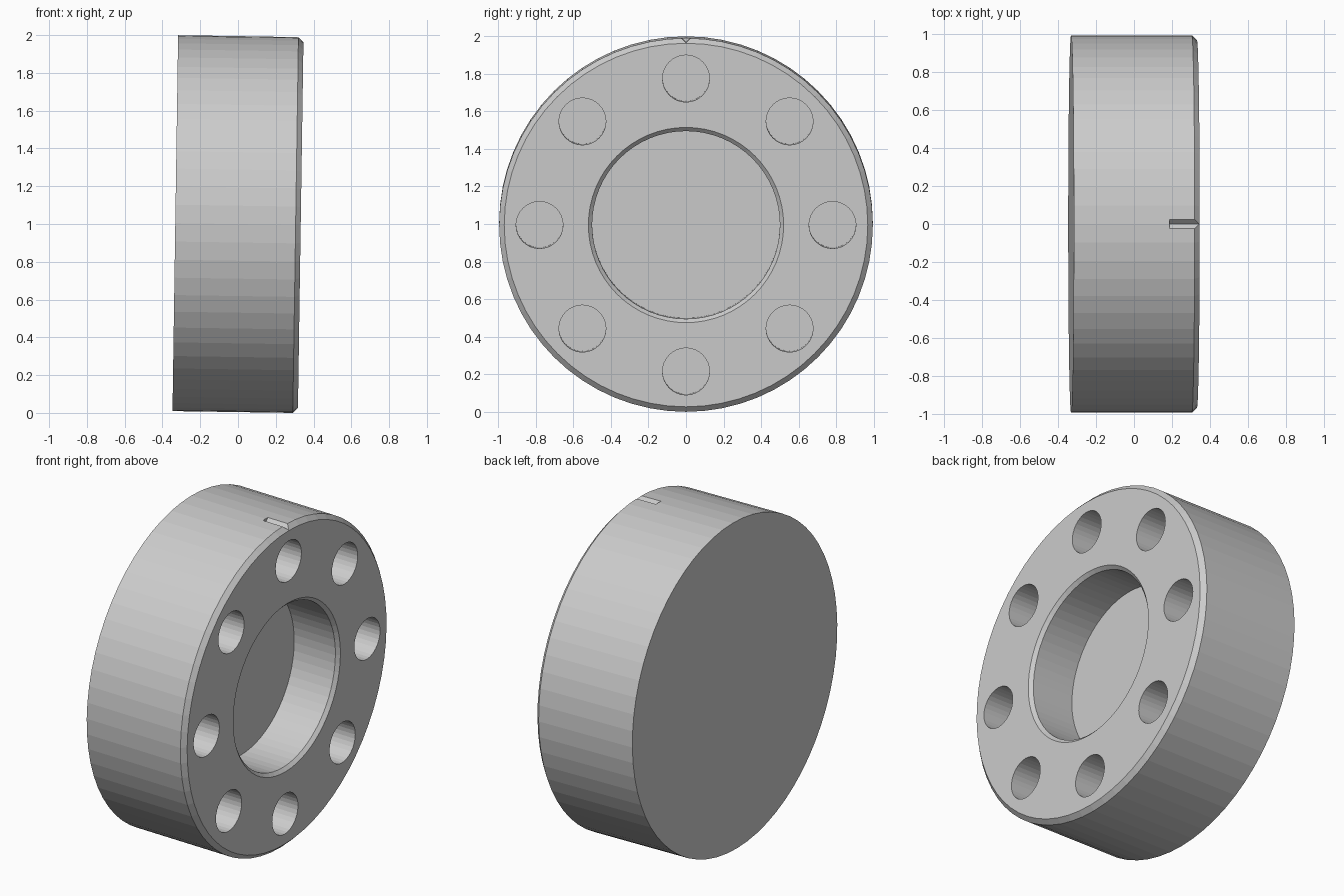
import bpy, bmesh, math
from mathutils import Matrix, Vector

if "Cube" in bpy.data.objects:
    bpy.data.objects.remove(bpy.data.objects["Cube"])

R, HALF, TILT, SIDES = 0.995, 0.332, 0.015, 64


def make_object(name, bm):
    bmesh.ops.recalc_face_normals(bm, faces=bm.faces)
    mesh = bpy.data.meshes.new(name)
    bm.to_mesh(mesh)
    bm.free()
    obj = bpy.data.objects.new(name, mesh)
    bpy.context.collection.objects.link(obj)
    return obj


def lathe(profile, sides):
    """Closed solid of revolution about z; both ends are capped."""
    bm = bmesh.new()
    rings = [[bm.verts.new((r * math.cos(2 * math.pi * i / sides),
                            r * math.sin(2 * math.pi * i / sides), z))
              for i in range(sides)] for r, z in profile]
    for a, b in zip(rings, rings[1:]):
        for i in range(sides):
            j = (i + 1) % sides
            bm.faces.new((a[i], a[j], b[j], b[i]))
    bm.faces.new(rings[0])
    bm.faces.new(rings[-1])
    return bm


# Disc body with chamfered rim and shallow central recess
disc = make_object("bolted_disc", lathe([
    (R, -HALF), (R, HALF - 0.027), (R - 0.027, HALF),
    (0.52, HALF), (0.50, HALF - 0.02), (0.50, HALF - 0.30)], SIDES))

# Ring of eight blind bolt holes
cut = bmesh.new()
depth = 0.30
for k in range(8):
    a = k * math.pi / 4
    bmesh.ops.create_cone(
        cut, cap_ends=True, segments=32, radius1=0.125, radius2=0.125, depth=depth + 0.1,
        matrix=Matrix.Translation((0.78 * math.cos(a), 0.78 * math.sin(a), HALF - depth / 2 + 0.05)))

# V-shaped index notch on the top of the rim (local -x becomes up)
section = [(-R + 0.025, 0), (-R - 0.025, 0.05), (-R - 0.025, -0.05)]
tri = cut.faces.new([cut.verts.new((x, y, HALF - 0.16)) for x, y in section])
ext = bmesh.ops.extrude_face_region(cut, geom=[tri], use_keep_orig=True)
bmesh.ops.translate(cut, vec=Vector((0, 0, 0.25)),
                    verts=[g for g in ext["geom"] if isinstance(g, bmesh.types.BMVert)])
cutter = make_object("hole_cutter", cut)
cutter.hide_render = True

mod = disc.modifiers.new("holes", 'BOOLEAN')
mod.operation = 'DIFFERENCE'
mod.solver = 'EXACT'
mod.object = cutter
bpy.context.view_layer.objects.active = disc
bpy.ops.object.modifier_apply(modifier=mod.name)
bpy.data.objects.remove(cutter)

# Stand the disc on edge, leaning very slightly
disc.data.transform(Matrix.Translation((0, 0, 1)) @ Matrix.Rotation(math.pi / 2 + TILT, 4, 'Y'))
low = min(v.co.z for v in disc.data.vertices)
disc.data.transform(Matrix.Translation((0, 0, -low)))
